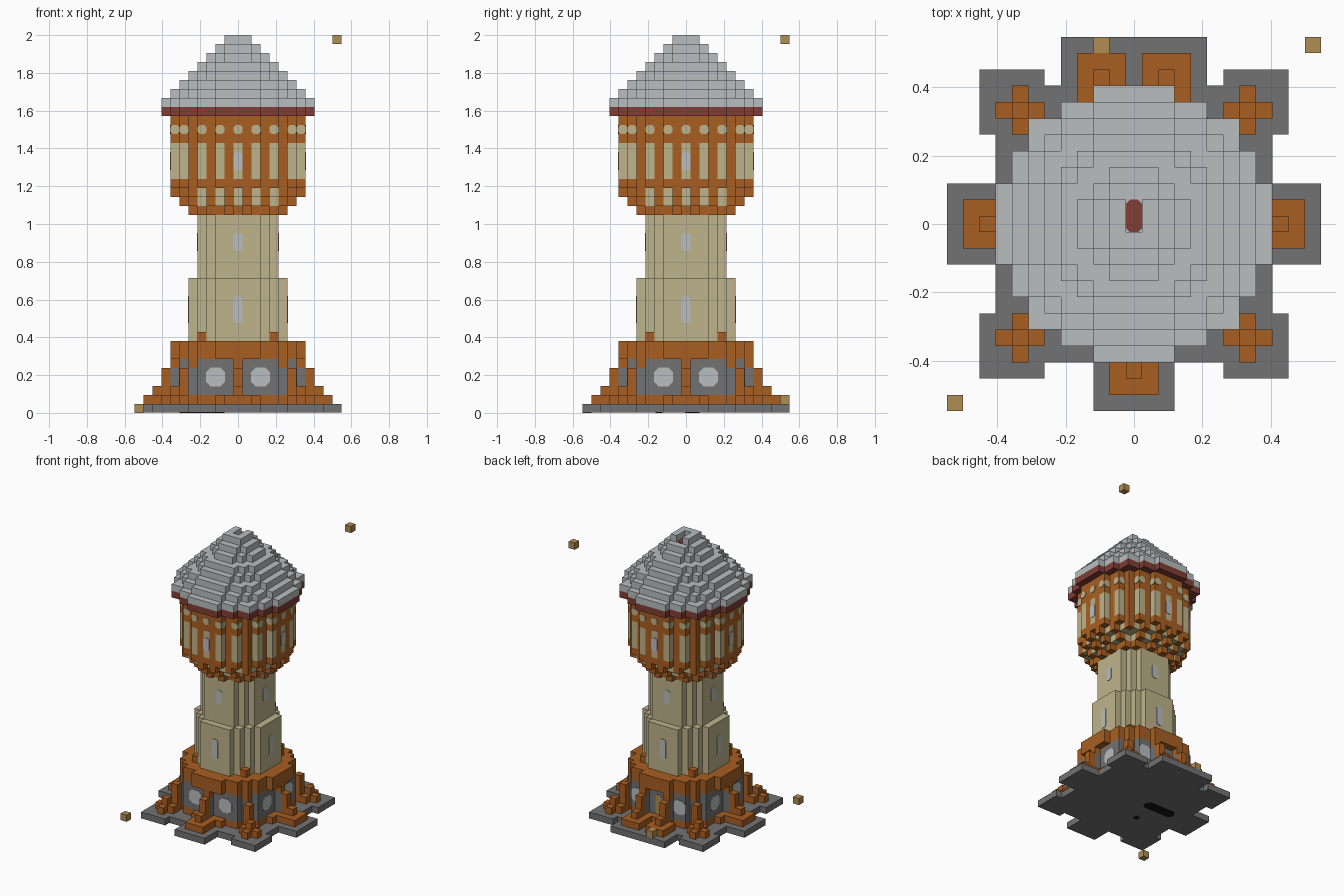
import bpy, bmesh
from mathutils import Vector

old = bpy.data.objects.get("Cube")
if old:
    bpy.data.objects.remove(old, do_unlink=True)

U = 2 / 42  # block size
SIDES = [(1, 0), (-1, 0), (0, 1), (0, -1)]


def material(name, rgb):
    lin = [((c / 255 + 0.055) / 1.055) ** 2.4 for c in rgb]
    m = bpy.data.materials.new(name)
    m.diffuse_color = (*lin, 1)
    m.use_nodes = True
    m.node_tree.nodes["Principled BSDF"].inputs["Base Color"].default_value = (*lin, 1)
    return m


MATS = {
    "orange": material("orange_brick", (168, 95, 34)),
    "cream": material("cream_plaster", (190, 180, 139)),
    "pale": material("pale_slate", (186, 190, 191)),
    "grey": material("grey_stone", (114, 114, 114)),
    "red": material("dark_red_trim", (130, 61, 53)),
    "tan": material("tan_wood", (176, 141, 84)),
    "black": material("black", (20, 20, 22)),
}
cells = {}   # (i, j, k) -> (part, colour)
plates = {}  # (part, colour) -> list of outlines


def put(part, colour, places, levels):
    for i, j in places:
        for k in levels:
            cells[i, j, k] = (part, colour)


def rect(x0, x1, y0, y1):
    return [(i, j) for i in range(x0, x1 + 1) for j in range(y0, y1 + 1)]


def disc(n):
    r = n + 0.5
    return [(i, j) for i, j in rect(-n, n, -n, n) if i * i + j * j <= r * r]


def plate(part, colour, centre, normal, w, h, t=0.12):
    """Thin octagonal plate; centre and sizes in blocks."""
    n = Vector(normal)
    up = Vector((0, 1, 0)) if n.z else Vector((0, 0, 1))
    plates.setdefault((part, colour), []).append((Vector(centre), n, up.cross(n), up, w / 2, h / 2, t))


# Stone base with lobes
base = rect(-8, 8, -8, 8) + rect(-4, 4, 8, 11) + rect(-2, 2, -11, -8)
base += rect(-11, 11, -2, 2)
for sx in (-1, 1):
    for sy in (-1, 1):
        base += [(sx * i, sy * j) for i, j in rect(6, 9, 6, 9)]
put("stone_base", "grey", base, [0])

# Ground floor: plinth, stone wall and brick cornice
put("plinth", "orange", disc(7), [1])
put("ground_wall", "grey", [(i, j) for i, j in rect(-6, 6, -6, 6) if abs(i) + abs(j) <= 10], range(2, 6))
put("cornice", "orange", disc(7), [6, 7])

# Stepped buttresses on the four sides, doubled at the back
STEPS = [(10, [1]), (9, [1, 2]), (8, [1, 2, 3, 4]), (7, [1, 5, 6])]


def buttress(side, offset):
    def turn(a, b):
        return (b, a) if side[1] == 0 else (a, b)
    s = side[0] + side[1]
    put("buttress", "orange", [turn(offset + a, s * d) for a in (-1, 0, 1) for d in (8, 9, 10)], [1])
    put("buttress", "grey", [turn(offset, s * 7)], [2, 3, 4])
    for d, levels in STEPS:
        put("buttress", "orange", [turn(offset, s * d)], levels)


for side in SIDES:
    for offset in ((-2, 2) if side == (0, 1) else (0,)):
        buttress(side, offset)

# Diagonal corner buttresses with cross-shaped feet
for sx in (-1, 1):
    for sy in (-1, 1):
        foot = [(7, 7), (6, 7), (8, 7), (7, 6), (7, 8)]
        put("corner_buttress", "orange", [(sx * i, sy * j) for i, j in foot], [1])
        for d, levels in ((7, [2]), (6, [1, 2, 3, 4]), (5, [5, 6]), (4, [7, 8])):
            put("corner_buttress", "orange", [(sx * d, sy * d)], levels)

# Tower shaft
put("lower_shaft", "cream", disc(5), range(8, 15))
put("upper_shaft", "cream", disc(4), range(15, 22))

# Corbels: odd blocks project, even blocks stay back
for level, radius in ((22, 5), (23, 6), (24, 7)):
    put("corbel", "orange" if level == 22 else "cream", disc(radius - 1), [level])
    put("corbel", "orange", [(i, j) for i, j in disc(radius)
                             if min(abs(i), abs(j)) % 2 and (i, j) not in disc(radius - 1)], [level])

# Tank room: brick bands and posts with cream panels
drum = disc(7)
even = [(i, j) for i, j in drum if min(abs(i), abs(j)) % 2 == 0]
put("tank_room", "orange", drum, range(25, 33))
put("tank_room", "cream", even, range(26, 30))
for i, j in even:
    for dx, dy in SIDES:
        if (i + dx, j + dy) not in drum:
            plate("frieze_panel", "cream", (i + dx / 2, j + dy / 2, 31.5), (dx, dy, 0), 1, 1)

# Stepped roof with a slot in its peak
put("roof_eave", "red", disc(8), [33])
for step in range(8):
    put("roof", "pale", disc(8 - step), [34 + step])
for j in (0, 1):
    del cells[0, j, 41]
plate("peak_slot", "red", (0, 0.5, 41), (0, 0, 1), 1, 2)

# Windows on every side, door at the back
for dx, dy in SIDES:
    n = (dx, dy, 0)
    for dist, z, h in ((5.5, 11.5, 3), (4.5, 19, 2), (7.5, 28, 2)):
        plate("tower_window", "pale", (dx * dist, dy * dist, z), n, 1, h)
    off = 3.5 if dy == 1 else 2.5
    for s in (-off, off):
        plate("ground_window", "pale", (dx * 6.5 + dy * s, dy * 6.5 + dx * s, 4), n, 2.1, 2.1)
plate("door", "tan", (0, 6.5, 3.5), (0, 1, 0), 1, 3)

# Wooden step and loose marker blocks
put("door_step", "tan", [(-2, 11)], [1])
put("low_marker", "tan", [(-11, -11)], [0])
put("high_marker", "tan", [(11, 11)], [41])

# Dark recess marks on the underside
plate("underside_mark", "black", (-4, 0.7, 0.08), (0, 0, -1), 5, 1.6)
plate("underside_mark", "black", (-3, -3, 0.08), (0, 0, -1), 0.8, 0.8)


def finish(name, bm, colours):
    mesh = bpy.data.meshes.new(name)
    bm.to_mesh(mesh)
    bm.free()
    for c in colours:
        mesh.materials.append(MATS[c])
    bpy.context.collection.objects.link(bpy.data.objects.new(name, mesh))


# Block parts: only outward faces are made
AXES = [Vector(v) for v in ((1, 0, 0), (0, 1, 0), (0, 0, 1))]
for part in sorted({p for p, c in cells.values()}):
    bm = bmesh.new()
    colours = sorted({c for p, c in cells.values() if p == part})
    for key, (p, colour) in cells.items():
        if p != part:
            continue
        mid = Vector(key) + Vector((0, 0, 0.5))
        for a in range(3):
            for s in (1, -1):
                n = AXES[a] * s
                if tuple(int(v) for v in Vector(key) + n) in cells:
                    continue
                p1, p2 = AXES[(a + 1) % 3] / 2, AXES[(a + 2) % 3] / 2 * s
                ring = [mid + n / 2 + v for v in (p1 + p2, p2 - p1, -p1 - p2, p1 - p2)]
                face = bm.faces.new([bm.verts.new(v * U) for v in ring])
                face.material_index = colours.index(colour)
    bmesh.ops.remove_doubles(bm, verts=bm.verts, dist=0.001)
    if part == "stone_base":  # leave room for the underside marks
        for v in bm.verts:
            v.co.z = max(v.co.z, 0.002)
    finish(part, bm, colours)

# Thin plates with clipped corners
for (part, colour), shapes in plates.items():
    bm = bmesh.new()
    for c, n, right, up, w, h, t in shapes:
        k = min(w, h) * 0.5
        quarter = [(w, h - k), (w - k, h)]
        outline = quarter + [(-x, y) for x, y in quarter[::-1]]
        outline += [(-x, -y) for x, y in outline]
        ring = [c + right * x + up * y for x, y in outline]
        top = [bm.verts.new((v + n * t * 0.66) * U) for v in ring]
        low = [bm.verts.new(v * U) for v in ring]
        bm.faces.new(top)
        for q in range(8):
            r = (q + 1) % 8
            bm.faces.new((low[q], low[r], top[r], top[q]))
    finish(part, bm, [colour])
